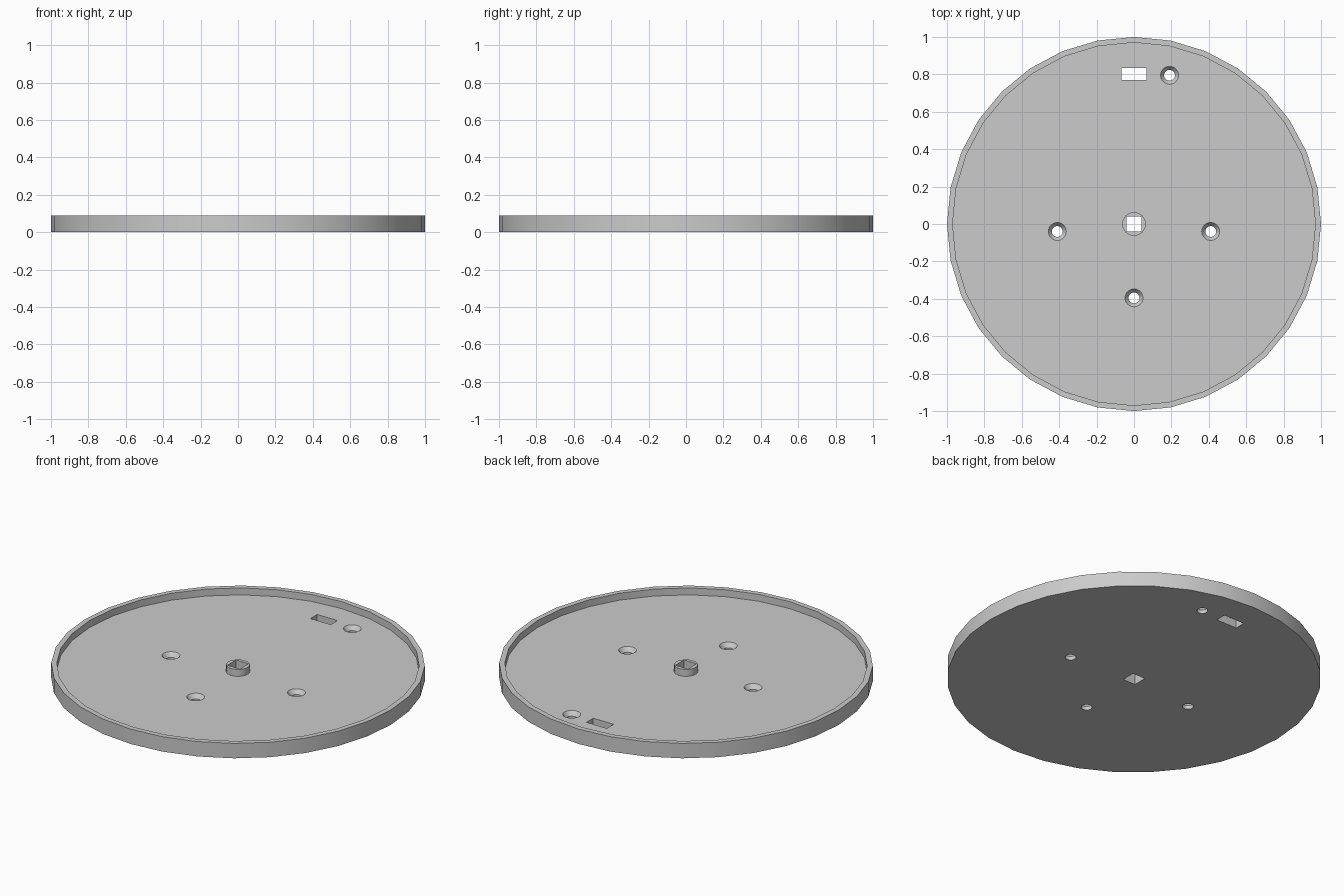
import bpy, bmesh, math

if "Cube" in bpy.data.objects:
    bpy.data.objects.remove(bpy.data.objects["Cube"], do_unlink=True)

HEIGHT, FLOOR, SIDES = 0.088, 0.047, 32

grey = bpy.data.materials.new("light grey")
grey.use_nodes = True
colour = (0.6, 0.6, 0.6, 1)
grey.diffuse_color = colour
grey.node_tree.nodes["Principled BSDF"].inputs["Base Color"].default_value = colour


def lathe(name, profile, centre=(0, 0)):
    """Closed solid turned from (radius, z) rings, capped at both ends."""
    bm = bmesh.new()
    rings = []
    for r, z in profile:
        angles = [2 * math.pi * i / SIDES for i in range(SIDES)]
        rings.append([bm.verts.new((centre[0] + r * math.cos(a),
                                    centre[1] + r * math.sin(a), z)) for a in angles])
    for low, high in zip(rings, rings[1:]):
        for i in range(SIDES):
            j = (i + 1) % SIDES
            bm.faces.new((low[i], low[j], high[j], high[i]))
    bm.faces.new(rings[0][::-1])
    bm.faces.new(rings[-1])
    return finish(name, bm)


def block(name, size, centre):
    bm = bmesh.new()
    bmesh.ops.create_cube(bm, size=1)
    bmesh.ops.scale(bm, vec=size, verts=bm.verts)
    bmesh.ops.translate(bm, vec=centre, verts=bm.verts)
    return finish(name, bm)


def finish(name, bm):
    bmesh.ops.recalc_face_normals(bm, faces=bm.faces)
    mesh = bpy.data.meshes.new(name)
    bm.to_mesh(mesh)
    bm.free()
    mesh.materials.append(grey)
    obj = bpy.data.objects.new(name, mesh)
    bpy.context.collection.objects.link(obj)
    return obj


# Shallow dish with a raised rim and a central hub
dish = lathe("dish", [(1, 0), (1, HEIGHT), (0.97, HEIGHT), (0.97, FLOOR),
                      (0.063, FLOOR), (0.063, HEIGHT)])

# Square drive hole and rectangular slot
cutters = [block("drive_hole_cutter", (0.082, 0.082, 0.4), (0, 0, 0)),
           block("slot_cutter", (0.134, 0.063, 0.4), (0, 0.802, 0))]

# Countersunk screw holes
for x, y in [(0.19, 0.795), (0.41, -0.04), (-0.41, -0.04), (0, -0.395)]:
    cutters.append(lathe("screw_hole_cutter",
                         [(0.029, -0.1), (0.029, FLOOR - 0.025),
                          (0.048, FLOOR), (0.048, FLOOR + 0.1)], (x, y)))

# Cut the openings, then discard the cutters
for cutter in cutters:
    cutter.hide_render = True
    cut = dish.modifiers.new(cutter.name, "BOOLEAN")
    cut.operation, cut.solver, cut.object = "DIFFERENCE", "EXACT", cutter
bpy.context.view_layer.objects.active = dish
dish.select_set(True)
for name in [m.name for m in dish.modifiers]:
    bpy.ops.object.modifier_apply(modifier=name)
for cutter in cutters:
    bpy.data.objects.remove(cutter, do_unlink=True)

bpy.ops.object.select_all(action="DESELECT")
dish.select_set(True)
bpy.ops.object.shade_smooth_by_angle(angle=math.radians(30))
